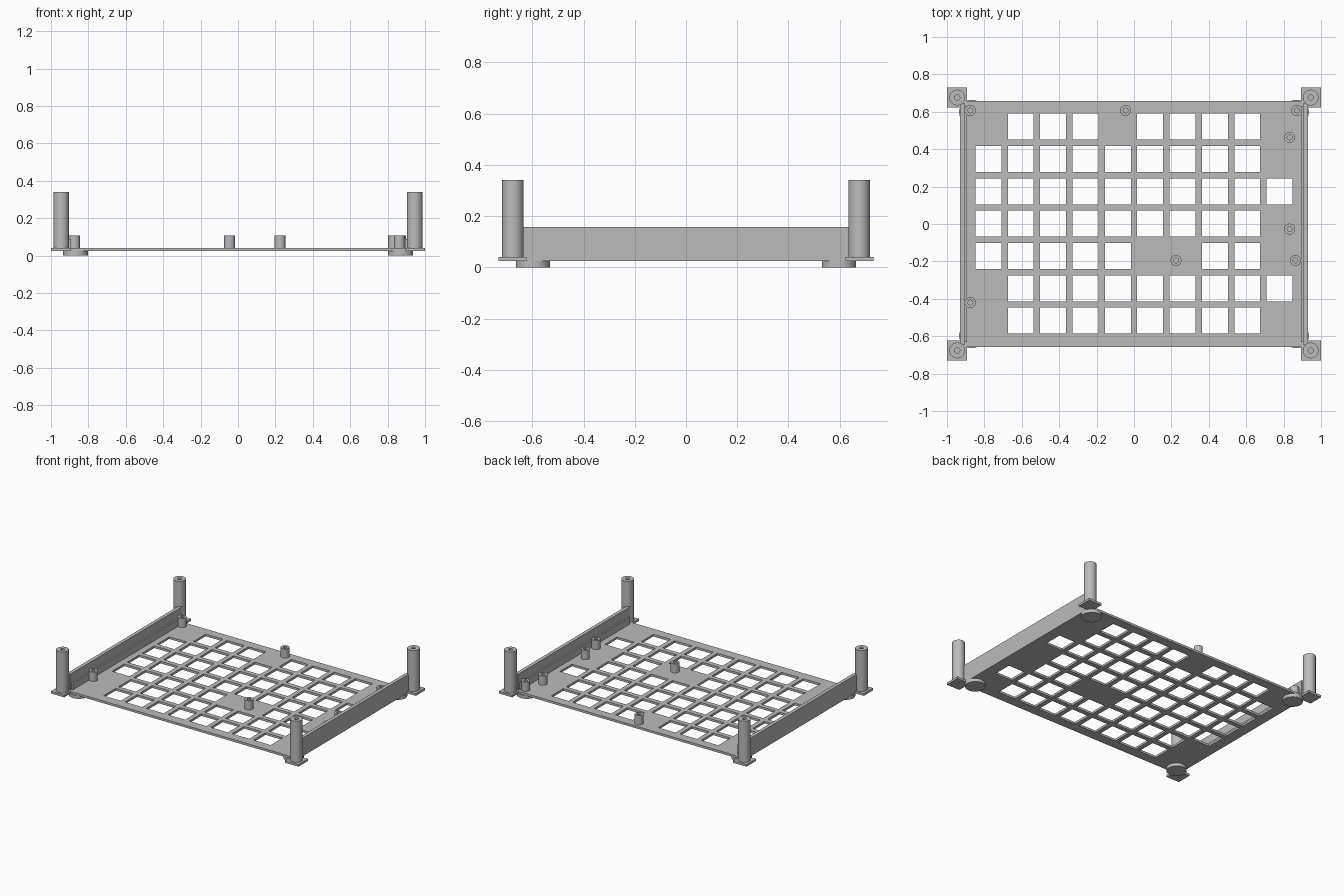
import bpy, bmesh, math

cube = bpy.data.objects.get("Cube")
if cube:
    bpy.data.objects.remove(cube, do_unlink=True)

grey = bpy.data.materials.new("plain_grey")
grey.use_nodes = True
grey.diffuse_color = (0.5, 0.5, 0.5, 1)
grey.node_tree.nodes["Principled BSDF"].inputs["Base Color"].default_value = (0.5, 0.5, 0.5, 1)

BOTTOM, TOP = 0.024, 0.04       # plate thickness
HALF_X, HALF_Y = 0.93, 0.657    # plate outline
TAB_X, TAB_Y = 0.893, 0.623     # inner corner of the post tabs
END_X, END_Y = 1.0, 0.731       # outer corner of the post tabs
PITCH, HOLE = 0.173, 0.139


def finish(name, bm, smooth=False):
    bmesh.ops.recalc_face_normals(bm, faces=bm.faces[:])
    mesh = bpy.data.meshes.new(name)
    bm.to_mesh(mesh)
    bm.free()
    mesh.materials.append(grey)
    obj = bpy.data.objects.new(name, mesh)
    bpy.context.collection.objects.link(obj)
    if smooth:
        bpy.ops.object.select_all(action='DESELECT')
        obj.select_set(True)
        bpy.context.view_layer.objects.active = obj
        bpy.ops.object.shade_smooth_by_angle(angle=math.radians(35))
    return obj


def box(name, x0, x1, y0, y1, z0, z1):
    bm = bmesh.new()
    bmesh.ops.create_cube(bm, size=1)
    for v in bm.verts:
        v.co = ((x0 + x1) / 2 + v.co.x * (x1 - x0),
                (y0 + y1) / 2 + v.co.y * (y1 - y0),
                (z0 + z1) / 2 + v.co.z * (z1 - z0))
    return finish(name, bm)


def lathe(name, x, y, profile, steps=48):
    """Spin a (radius, height) profile about a vertical axis."""
    bm = bmesh.new()
    verts = [bm.verts.new((r, 0, z)) for r, z in profile]
    edges = [bm.edges.new(pair) for pair in zip(verts, verts[1:])]
    bmesh.ops.spin(bm, geom=verts + edges, cent=(0, 0, 0), axis=(0, 0, 1),
                   angle=math.tau, steps=steps)
    bmesh.ops.remove_doubles(bm, verts=bm.verts[:], dist=1e-5)
    bmesh.ops.translate(bm, verts=bm.verts[:], vec=(x, y, 0))
    return finish(name, bm, smooth=True)


def tube(name, x, y, radius, bore, top):
    lathe(name, x, y, [(0, TOP - 0.004), (radius, TOP - 0.004), (radius, top),
                       (bore, top), (bore, TOP + 0.005), (0, TOP + 0.005)])


# Perforated plate with corner tabs; X marks a square hole, rows run back to front
pattern = [".XXX.XXXX.",
           "XXXXXXXXX.",
           "XXXXXXXXXX",
           "XXXXXXXXX.",
           "XXXXX..XX.",
           ".XXXXXXXXX",
           ".XXXXXXXX."]
cols = [(i - 4.5) * PITCH for i in range(10)]
rows = [(3 - j) * PITCH + 0.002 for j in range(7)]


def breaks(centres, *limits):
    cuts = [c + s * HOLE / 2 for c in centres for s in (-1, 1)]
    return sorted(cuts + [s * e for e in limits for s in (-1, 1)])


def solid(x, y):
    ax, ay = abs(x), abs(y)
    if ax > TAB_X and ay > TAB_Y:
        return True
    if ax > HALF_X or ay > HALF_Y:
        return False
    return not any(mark == "X" and abs(x - cx) < HOLE / 2 and abs(y - cy) < HOLE / 2
                   for cy, line in zip(rows, pattern) for cx, mark in zip(cols, line))


xs = breaks(cols, TAB_X, HALF_X, END_X)
ys = breaks(rows, TAB_Y, HALF_Y, END_Y)
bm = bmesh.new()
grid = [[bm.verts.new((x, y, BOTTOM)) for y in ys] for x in xs]
for i in range(len(xs) - 1):
    for j in range(len(ys) - 1):
        if solid((xs[i] + xs[i + 1]) / 2, (ys[j] + ys[j + 1]) / 2):
            bm.faces.new((grid[i][j], grid[i + 1][j], grid[i + 1][j + 1], grid[i][j + 1]))
bmesh.ops.delete(bm, geom=[v for v in bm.verts if not v.link_faces], context='VERTS')
raised = bmesh.ops.extrude_face_region(bm, geom=bm.faces[:], use_keep_orig=True)["geom"]
bmesh.ops.translate(bm, vec=(0, 0, TOP - BOTTOM),
                    verts=[g for g in raised if isinstance(g, bmesh.types.BMVert)])
finish("perforated_plate", bm)

# Side walls with an inner ledge, corner posts and round feet
for sx, side in ((1, "left"), (-1, "right")):
    box(side + "_wall", *sorted((sx * 0.904, sx * HALF_X)), -0.645, 0.645, TOP, 0.157)
    box(side + "_wall_ledge", *sorted((sx * TAB_X, sx * 0.904)), -0.63, 0.63, TOP, 0.09)
    for sy, end in ((1, "back"), (-1, "front")):
        tube(f"{end}_{side}_post", sx * 0.945, sy * 0.676, 0.042, 0.014, 0.34)
        lathe(f"{end}_{side}_foot", sx * 0.868, sy * 0.597,
              [(0, 0), (0.067, 0), (0.067, BOTTOM), (0, BOTTOM)])

# Small mounting standoffs
spots = [(-0.875, 0.607), (-0.045, 0.607), (0.87, 0.607), (0.832, 0.463),
         (0.832, -0.027), (0.225, -0.195), (0.863, -0.195), (-0.875, -0.42)]
for n, (x, y) in enumerate(spots, 1):
    tube(f"standoff_{n}", x, y, 0.029, 0.013, 0.107)
